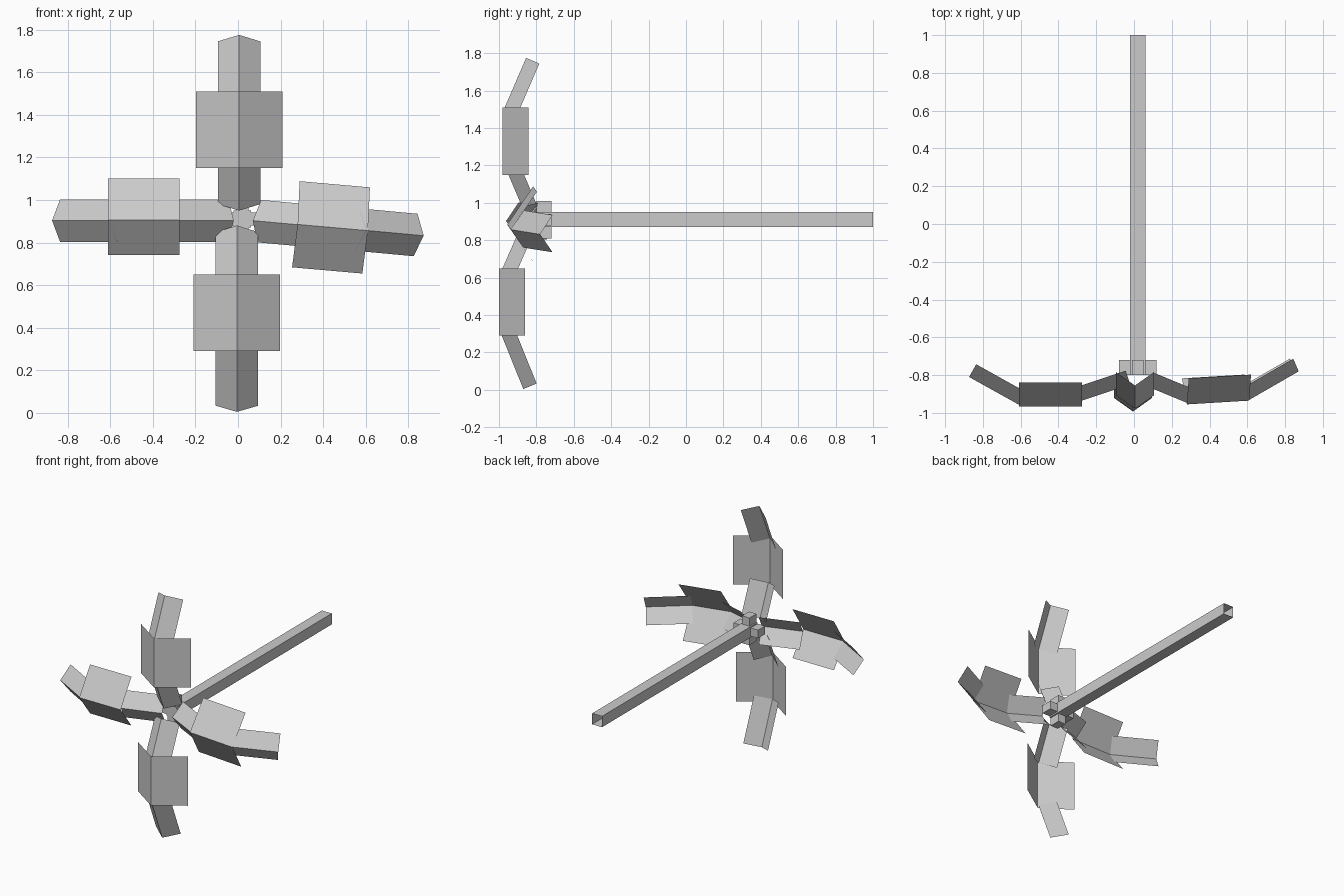
import bpy
from mathutils import Vector

if "Cube" in bpy.data.objects:
    bpy.data.objects.remove(bpy.data.objects["Cube"])


def mesh_object(name, verts, faces):
    me = bpy.data.meshes.new(name)
    me.from_pydata([tuple(v) for v in verts], [], faces)
    me.update()
    ob = bpy.data.objects.new(name, me)
    bpy.context.collection.objects.link(ob)
    return ob


def folded_sheet(name, a, b, w1, w2, depth):
    """V-folded sheet: ridge runs a -> b, wings bend back towards +y."""
    a, b = Vector(a), Vector(b)
    d = (b - a).normalized()
    side = Vector((0, 1, 0)).cross(d).normalized()
    back = d.cross(side).normalized()
    if back.y < 0:
        back = -back
    o1, o2 = side * w1 + back * depth, -side * w2 + back * depth
    return mesh_object(name, [a + o1, a, a + o2, b + o1, b, b + o2],
                       [(0, 1, 4, 3), (1, 2, 5, 4)])


def box(name, lo, hi, open_back=False):
    v = [(x, y, z) for x in (lo[0], hi[0]) for y in (lo[1], hi[1]) for z in (lo[2], hi[2])]
    f = [(0, 1, 3, 2), (4, 6, 7, 5), (0, 4, 5, 1), (0, 2, 6, 4), (1, 5, 7, 3)]
    if not open_back:
        f.append((2, 3, 7, 6))
    return mesh_object(name, v, f)


# Petals: ridge ends of the inner, middle and outer sheets
petals = {
    "top": [((.005, -.864, .95), (.005, -.96, 1.175)),
            ((.005, -.98, 1.15), (.005, -.98, 1.51)),
            ((.005, -.978, 1.49), (.005, -.855, 1.775))],
    "bottom": [((-.005, -.88, .88), (-.005, -.99, .63)),
               ((-.005, -1.0, .65), (-.005, -1.0, .29)),
               ((-.005, -.993, .31), (-.005, -.87, .005))],
    "left": [((-.02, -.85, .903), (-.29, -.94, .903)),
             ((-.275, -.965, .905), (-.61, -.965, .905)),
             ((-.60, -.962, .903), (-.873, -.81, .903))],
    "right": [((.07, -.86, .903), (.30, -.955, .882)),
              ((.28, -.955, .885), (.61, -.935, .856)),
              ((.60, -.937, .857), (.872, -.78, .832))],
}
for pos, sheets in petals.items():
    for part, (a, b), w, dep in zip(("inner", "middle", "outer"), sheets,
                                    (.1, .203, .1), (.077, .138, .077)):
        w1 = w2 = w
        if pos == "left" and part == "middle":
            w1, w2, dep = .195, .163, .125
            if Vector((0, 1, 0)).cross(Vector(b) - Vector(a)).z < 0:
                w1, w2 = w2, w1
        folded_sheet(f"{pos}_petal_{part}", a, b, w1, w2, dep)

# Square stem, hollow at the back end
cx, cz = .02, .91
box("stem", (cx - .04, -.8, cz - .04), (cx + .04, 1.0, cz + .04), open_back=True)

# Small cubes round the stem behind the petals
for i, (dx, dz) in enumerate(((1, 0), (-1, 0), (0, 1), (0, -1))):
    x, z = cx + dx * .07, cz + dz * .07
    box(f"sepal_{i}", (x - .03, -.8, z - .03), (x + .03, -.72, z + .03))
